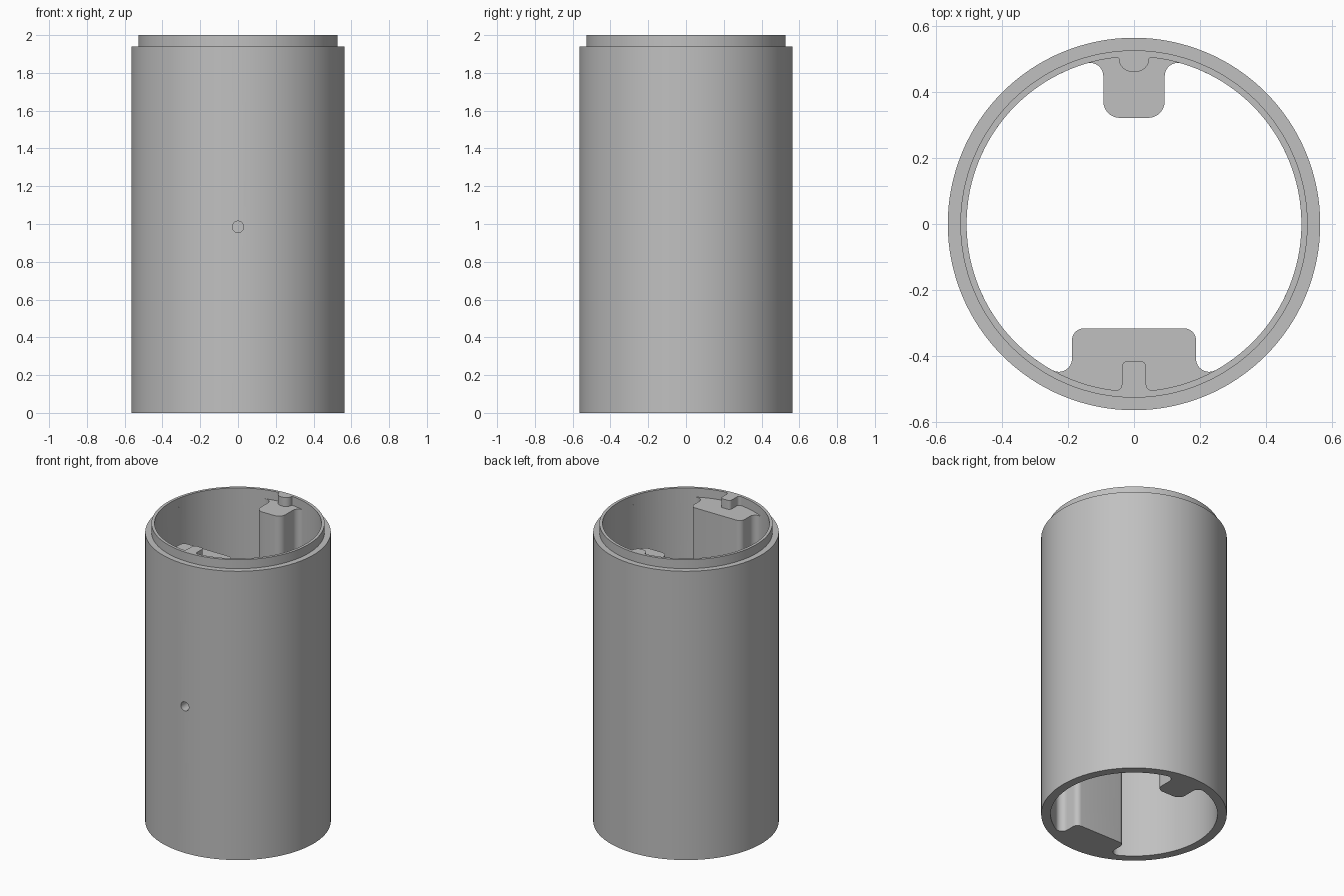
import bpy
import bmesh
from math import pi, cos, sin, sqrt, atan2, radians

if "Cube" in bpy.data.objects:
    bpy.data.objects.remove(bpy.data.objects["Cube"], do_unlink=True)

OUTER, COLLAR, BORE = 0.565, 0.527, 0.508
SHOULDER, TOP = 1.94, 2.0


def arc(cx, cy, r, a0, a1, n):
    return [(cx + r * cos(a0 + (a1 - a0) * i / n),
             cy + r * sin(a0 + (a1 - a0) * i / n)) for i in range(n + 1)]


def circle(r, n=128):
    return arc(0, 0, r, 0, 2 * pi, n)[:-1]


def rail(half_width, tip, corner, fillet):
    """Rib outline on the +y wall, blended into the bore, right to left."""
    fx = half_width + fillet
    fy = sqrt((BORE - fillet) ** 2 - fx ** 2)
    half = arc(fx, fy, fillet, atan2(fy, fx), pi, 8)
    half += arc(half_width - corner, tip + corner, corner, 0, -pi / 2, 8)
    return half + [(-x, y) for x, y in reversed(half)]


def bore_outline(back, front):
    """Bore circle interrupted by a back rib and a front rib."""
    front = [(-x, -y) for x, y in front]
    points = []
    for a, b in ((back, front), (front, back)):
        start = atan2(a[-1][1], a[-1][0]) % (2 * pi)
        end = atan2(b[0][1], b[0][0]) % (2 * pi)
        if end < start:
            end += 2 * pi
        points += a + arc(0, 0, BORE, start, end, 52)[1:-1]
    return points


def loft(name, rings):
    """Closed solid through outlines given as (points, height)."""
    bm = bmesh.new()
    loops = [[bm.verts.new((x, y, z)) for x, y in pts] for pts, z in rings]
    for low, high in zip(loops, loops[1:]):
        for i in range(len(low)):
            j = (i + 1) % len(low)
            bm.faces.new((low[i], low[j], high[j], high[i]))
    bm.faces.new(loops[0][::-1])
    bm.faces.new(loops[-1])
    bmesh.ops.recalc_face_normals(bm, faces=bm.faces[:])
    mesh = bpy.data.meshes.new(name)
    bm.to_mesh(mesh)
    bm.free()
    obj = bpy.data.objects.new(name, mesh)
    bpy.context.collection.objects.link(obj)
    return obj


def cut(target, cutter):
    cutter.hide_render = True
    mod = target.modifiers.new("cut", "BOOLEAN")
    mod.operation = "DIFFERENCE"
    mod.solver = "EXACT"
    mod.object = cutter
    bpy.context.view_layer.objects.active = target
    bpy.ops.object.modifier_apply(modifier=mod.name)
    bpy.data.objects.remove(cutter, do_unlink=True)


# Outer sleeve with a stepped collar
sleeve = loft("tube_body", [(circle(OUTER), 0), (circle(OUTER), SHOULDER),
                            (circle(COLLAR), SHOULDER), (circle(COLLAR), TOP)])

# Bore that leaves the two full-height ribs
ribs = bore_outline(rail(0.093, 0.322, 0.05, 0.04), rail(0.188, 0.317, 0.035, 0.04))
cut(sleeve, loft("bore_cutter", [(ribs, -0.1), (ribs, TOP + 0.1)]))

# Collar bore that leaves the round peg and the square key above the ribs
keys = bore_outline(rail(0.046, 0.462, 0.04, 0.005), rail(0.037, 0.415, 0.02, 0.018))
cut(sleeve, loft("collar_cutter", [(keys, SHOULDER), (keys, TOP + 0.1)]))

# Screw hole through the front wall and rib
bpy.ops.mesh.primitive_cylinder_add(vertices=32, radius=0.03, depth=0.5,
                                    location=(0, -0.5, 0.985),
                                    rotation=(pi / 2, 0, 0))
cut(sleeve, bpy.context.object)

# Plain grey finish
grey = bpy.data.materials.new("grey")
grey.use_nodes = True
colour = (0.53, 0.53, 0.53, 1)
grey.diffuse_color = colour
grey.node_tree.nodes["Principled BSDF"].inputs["Base Color"].default_value = colour
sleeve.data.materials.clear()
sleeve.data.materials.append(grey)
for face in sleeve.data.polygons:
    face.material_index = 0

bpy.ops.object.select_all(action="DESELECT")
sleeve.select_set(True)
bpy.context.view_layer.objects.active = sleeve
bpy.ops.object.shade_smooth_by_angle(angle=radians(30))
